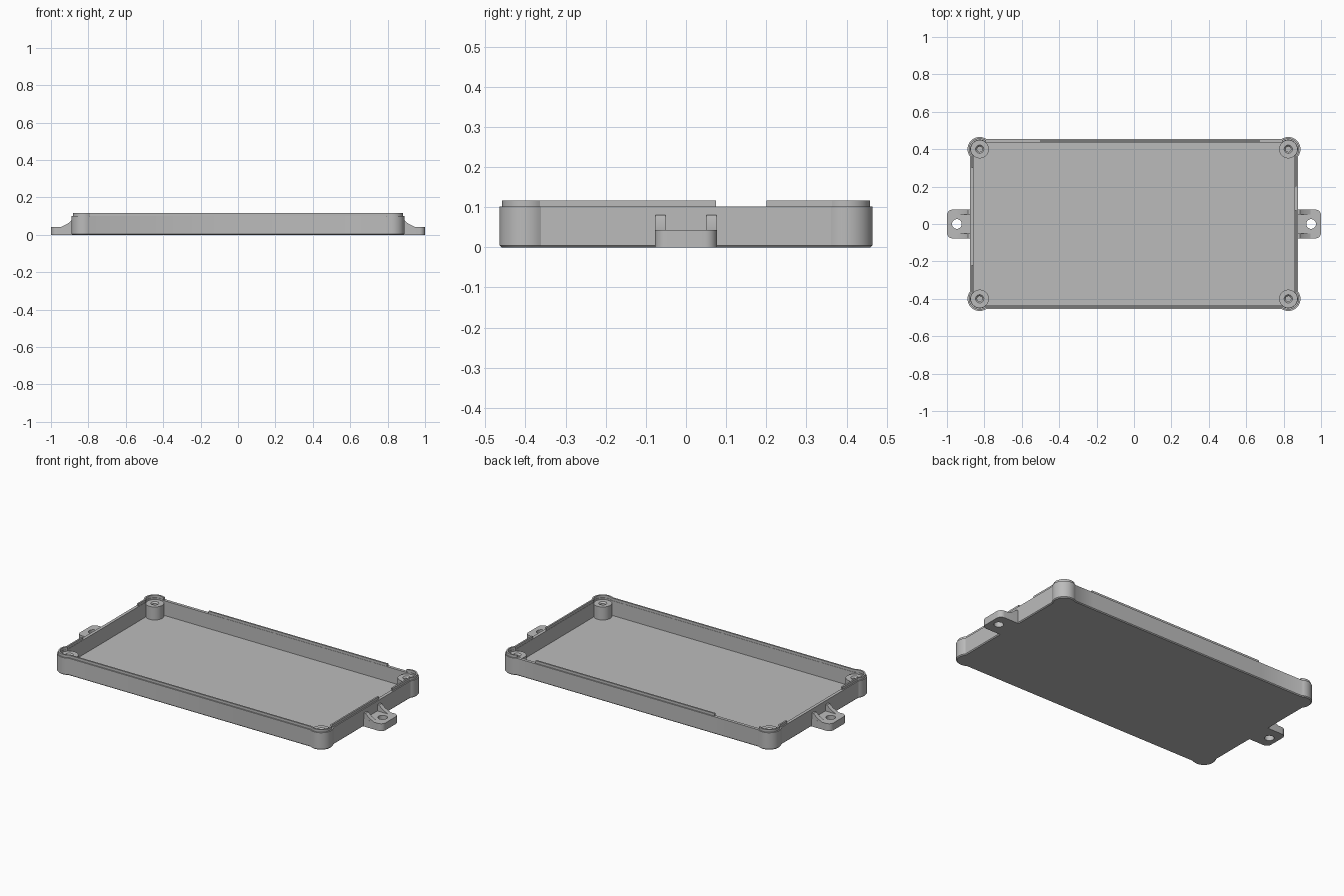
import bpy, bmesh, math
from math import sin, cos, acos, pi

if "Cube" in bpy.data.objects:
    bpy.data.objects.remove(bpy.data.objects["Cube"])

HX, HY = 0.877, 0.455        # outer wall half sizes
CX, CY, CR = 0.825, 0.40, 0.065   # corner boss centre and radius
WALL, RIM, LIP, FLOOR = 0.018, 0.102, 0.117, 0.015

grey = bpy.data.materials.new("matte grey")
grey.diffuse_color = (0.5, 0.5, 0.5, 1)
grey.use_nodes = True
grey.node_tree.nodes["Principled BSDF"].inputs["Base Color"].default_value = grey.diffuse_color


def finish(ob, angle=30):
    ob.data.materials.clear()
    ob.data.materials.append(grey)
    bpy.ops.object.select_all(action='DESELECT')
    ob.select_set(True)
    bpy.context.view_layer.objects.active = ob
    bpy.ops.object.shade_smooth_by_angle(angle=math.radians(angle))


def from_bmesh(name, bm):
    bmesh.ops.recalc_face_normals(bm, faces=bm.faces)
    me = bpy.data.meshes.new(name)
    bm.to_mesh(me)
    bm.free()
    ob = bpy.data.objects.new(name, me)
    bpy.context.collection.objects.link(ob)
    finish(ob)
    return ob


def loft(name, loops):
    """Join equal-length closed loops, capping the first and last."""
    bm = bmesh.new()
    rings = [[bm.verts.new(p) for p in loop] for loop in loops]
    n = len(rings[0])
    for a, b in zip(rings, rings[1:]):
        for i in range(n):
            j = (i + 1) % n
            bm.faces.new((a[i], a[j], b[j], b[i]))
    bm.faces.new(rings[0])
    bm.faces.new(rings[-1])
    return from_bmesh(name, bm)


# side breaks where the raised lip starts and stops: right, back, left, front
BREAKS = [[0.075, 0.20], [0.67, -0.50], [0.30, -0.22, -0.34], []]


def outline(d):
    """Rectangle with round corner bulges, offset inward by d."""
    r, a, b = CR - d, HX - CX - d, HY - CY - d
    ta, tb = acos(a / r), acos(b / r)
    pts = []
    steps = 20
    for k, (sx, sy) in enumerate([(1, -1), (1, 1), (-1, 1), (-1, -1)]):
        arc = []
        for i in range(steps + 1):
            t = -ta + (pi / 2 + ta + tb) * i / steps
            arc.append((sx * (CX + r * cos(t)), sy * (CY + r * sin(t))))
        if sx * sy < 0:
            arc.reverse()
        pts += arc
        if k == 0:
            pts += [(HX - d, y) for y in BREAKS[0]]
        elif k == 1:
            pts += [(x, HY - d) for x in BREAKS[1]]
        elif k == 2:
            pts += [(-HX + d, y) for y in BREAKS[2]]
    return pts


def level(d, z):
    return [(x, y, z) for x, y in outline(d)]


# tray: underside chamfer, outer wall, rim, inner wall, floor
loft("tray", [level(0.005, 0), level(0, 0.005), level(0, RIM),
              level(WALL, RIM), level(WALL, FLOOR)])


def has_lip(x, y):
    if abs(x) > 0.78 and abs(y) > 0.35:
        return True                       # around the corners
    if abs(y) > 0.42:                     # front is full, back is partial
        return y < 0 or -0.50 < x < 0.67
    if x > 0:
        return not 0.075 < y < 0.20
    return y > 0.30 or -0.34 < y < -0.22


# raised locating lip, set back from the outer wall
bm = bmesh.new()
section = [(0.007, RIM - 0.002), (0.007, LIP), (0.0165, LIP), (0.0165, RIM - 0.002)]
rings = [[bm.verts.new(p) for p in level(d, z)] for d, z in section]
mid = outline(0.012)
n = len(mid)
keep = [has_lip((mid[i][0] + mid[(i + 1) % n][0]) / 2,
                (mid[i][1] + mid[(i + 1) % n][1]) / 2) for i in range(n)]
for i in range(n):
    j = (i + 1) % n
    if keep[i]:
        for k in range(4):
            a, b = rings[k], rings[(k + 1) % 4]
            bm.faces.new((a[i], a[j], b[j], b[i]))
    if keep[i] != keep[i - 1]:
        bm.faces.new([r[i] for r in rings])
bmesh.ops.delete(bm, geom=[v for v in bm.verts if not v.link_faces], context='VERTS')
from_bmesh("locating_lip", bm)


# screw posts with countersunk blind holes
def circle(cx, cy, r, z, count=40):
    return [(cx + r * cos(2 * pi * i / count), cy + r * sin(2 * pi * i / count), z)
            for i in range(count)]


for sx in (1, -1):
    for sy in (1, -1):
        loft("screw_post", [circle(sx * CX, sy * CY, r, z) for r, z in
                            [(0.049, 0.008), (0.049, 0.092), (0.022, 0.092),
                             (0.014, 0.084), (0.014, 0.02)]])


# mounting tabs with a through hole, and their gussets
def tab_outline(s):
    r, w = 0.03, 0.077
    pts = [(s * 0.865, -w)]
    for cy, start in ((-w + r, -pi / 2), (w - r, 0)):
        for i in range(9):
            t = start + pi / 2 * i / 8
            pts.append((s * (1 - r + r * cos(t)), cy + r * sin(t), 0))
    pts.append((s * 0.865, w))
    return pts


for s in (1, -1):
    cu = bpy.data.curves.new("mounting_tab", 'CURVE')
    cu.dimensions, cu.fill_mode, cu.extrude = '2D', 'BOTH', 0.0215
    for pts in (tab_outline(s), circle(s * 0.947, 0, 0.026, 0, 32)):
        sp = cu.splines.new('POLY')
        sp.points.add(len(pts) - 1)
        for p, q in zip(sp.points, pts):
            p.co = (q[0], q[1], 0, 1)
        sp.use_cyclic_u = True
    ob = bpy.data.objects.new("mounting_tab", cu)
    bpy.context.collection.objects.link(ob)
    ob.location.z = 0.0215
    bpy.ops.object.select_all(action='DESELECT')
    ob.select_set(True)
    bpy.context.view_layer.objects.active = ob
    bpy.ops.object.convert(target='MESH')
    finish(bpy.context.view_layer.objects.active)
    side = [(0.868, 0.03), (0.868, 0.08), (0.888, 0.08), (0.91, 0.06),
            (0.945, 0.043), (0.945, 0.03)]
    for t in (1, -1):
        loft("tab_gusset", [[(s * x, t * y, z) for x, z in side]
                            for y in (0.051, 0.0765)])
